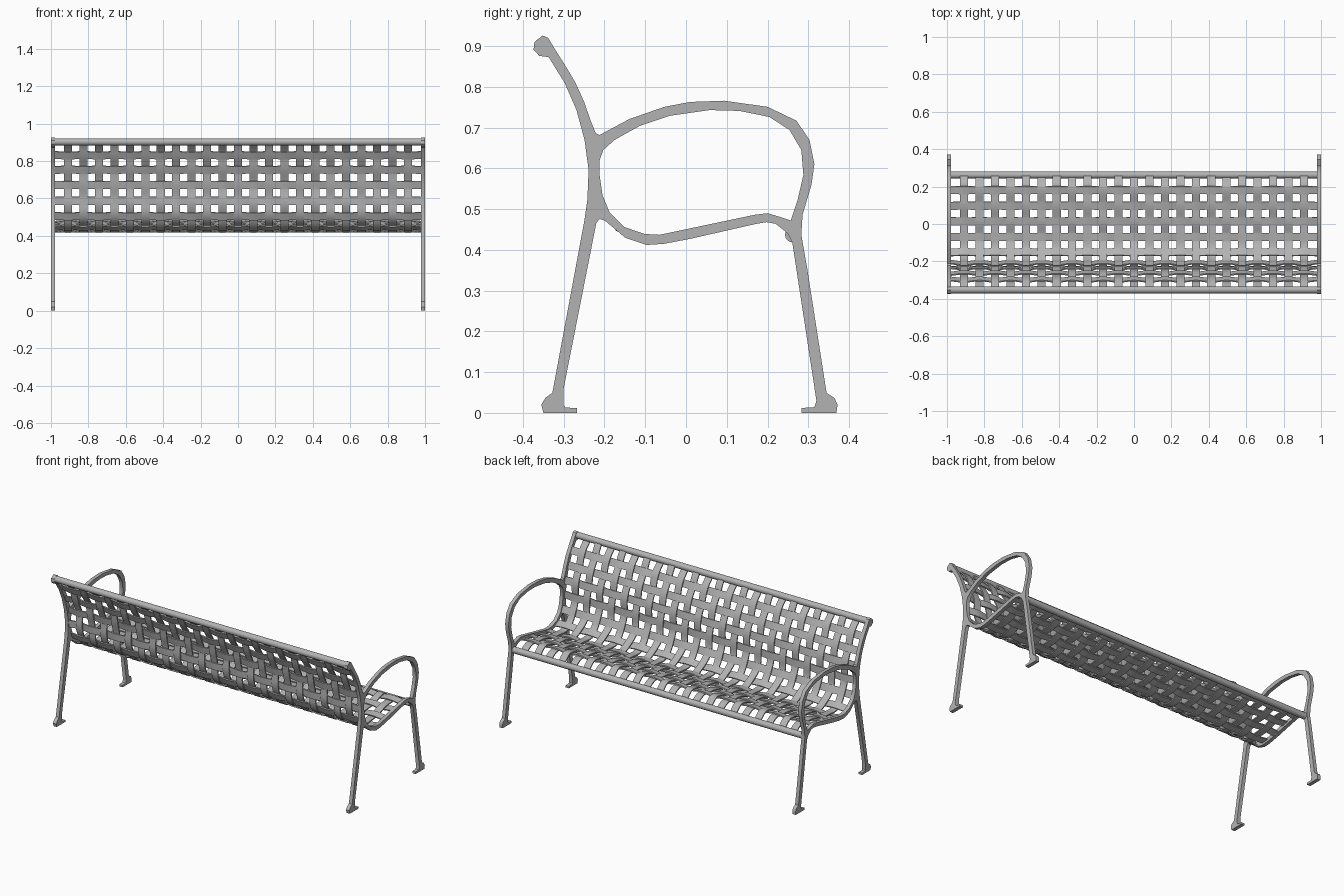
import bpy, bmesh, math
from mathutils import Vector
from mathutils.geometry import tessellate_polygon

cube = bpy.data.objects.get("Cube")
if cube:
    bpy.data.objects.remove(cube, do_unlink=True)

metal = bpy.data.materials.new("grey metal")
metal.use_nodes = True
GREY = (0.45, 0.45, 0.45, 1)
metal.diffuse_color = GREY
metal.node_tree.nodes["Principled BSDF"].inputs["Base Color"].default_value = GREY


def finish(name, bm, angle=35):
    """Turn a bmesh into a named, shaded object."""
    bmesh.ops.recalc_face_normals(bm, faces=bm.faces)
    mesh = bpy.data.meshes.new(name)
    bm.to_mesh(mesh)
    bm.free()
    mesh.materials.append(metal)
    obj = bpy.data.objects.new(name, mesh)
    bpy.context.collection.objects.link(obj)
    bpy.ops.object.select_all(action="DESELECT")
    obj.select_set(True)
    bpy.context.view_layer.objects.active = obj
    bpy.ops.object.shade_smooth_by_angle(angle=math.radians(angle))
    return obj


def smooth_path(points, steps=12):
    """Catmull-Rom curve through the points."""
    p = [Vector(q) for q in points]
    p = [2 * p[0] - p[1]] + p + [2 * p[-1] - p[-2]]
    out = []
    for a, b, c, d in zip(p, p[1:], p[2:], p[3:]):
        for i in range(steps):
            t = i / steps
            out.append(0.5 * (2 * b + (c - a) * t + (2 * a - 5 * b + 4 * c - d) * t * t
                              + (3 * b - a - 3 * c + d) * t ** 3))
    return out + [p[-2]]


def sweep(bm, sections):
    """Skin a list of four-cornered sections into a closed bar."""
    rings = [[bm.verts.new(co) for co in s] for s in sections]
    for a, b in zip(rings, rings[1:]):
        for i in range(4):
            j = (i + 1) % 4
            bm.faces.new((a[i], a[j], b[j], b[i]))
    bm.faces.new(rings[0])
    bm.faces.new(rings[-1])


# End frames: a flat silhouette (y, z) with an opening under the armrest
back_and_arm = [
    (-.352, .926), (-.338, .92), (-.32, .89), (-.296, .852), (-.271, .81), (-.249, .761),
    (-.234, .717), (-.222, .687), (-.212, .682), (-.139, .721), (-.053, .751), (.01, .763),
    (.094, .766), (.2, .751), (.271, .717), (.303, .67), (.315, .61), (.308, .56), (.286, .486)]
front_leg = [
    (.283, .437), (.298, .351), (.345, .049), (.364, .037), (.372, .02), (.369, 0), (.284, 0),
    (.284, .012), (.315, .014), (.32, .03), (.261, .417), (.25, .44)]
seat_underside = [
    (.22, .464), (.198, .468), (.173, .464), (.01, .427), (-.053, .415), (-.097, .412),
    (-.148, .429), (-.198, .471), (-.212, .476), (-.22, .466)]
rear_leg_and_back = [
    (-.301, .056), (-.301, .02), (-.296, .013), (-.268, .012), (-.268, 0), (-.35, 0),
    (-.355, .02), (-.345, .037), (-.328, .049), (-.249, .474), (-.242, .523), (-.239, .596),
    (-.249, .67), (-.269, .744), (-.298, .81), (-.337, .873), (-.36, .876), (-.374, .891),
    (-.372, .91)]
opening = [
    (-.203, .645), (-.175, .67), (-.114, .704), (-.04, .729), (.058, .743), (.131, .741),
    (.205, .726), (.254, .694), (.283, .645), (.288, .584), (.274, .523), (.257, .472),
    (.23, .481), (.2, .49), (.168, .486), (-.065, .437), (-.102, .439), (-.151, .456),
    (-.188, .493), (-.205, .535), (-.212, .584), (-.212, .62)]
outline = back_and_arm + front_leg + seat_underside + rear_leg_and_back
FRAME_W = 0.022

for name, inner_x, sign in (("left_frame", 1 - FRAME_W, 1), ("right_frame", -1, -1)):
    loops = [[Vector((inner_x, y, z)) for y, z in loop] for loop in (outline, opening)]
    bm = bmesh.new()
    verts = [bm.verts.new(co) for loop in loops for co in loop]
    for tri in tessellate_polygon(loops):
        bm.faces.new([verts[i] for i in tri])
    bmesh.ops.recalc_face_normals(bm, faces=bm.faces)
    grown = bmesh.ops.extrude_face_region(bm, geom=bm.faces[:], use_keep_orig=True)
    moved = [v for v in grown["geom"] if isinstance(v, bmesh.types.BMVert)]
    bmesh.ops.translate(bm, verts=moved, vec=(FRAME_W, 0, 0))
    finish(name, bm)

# Round rails along the top of the back and the front of the seat
for name, y, z in (("top_rail", -.352, .902), ("front_rail", .262, .437)):
    bm = bmesh.new()
    bmesh.ops.create_cone(bm, cap_ends=True, segments=16, radius1=.019, radius2=.019, depth=1.97)
    for v in bm.verts:
        v.co = (v.co.z, y + v.co.x, z + v.co.y)
    finish(name, bm)

# Side curve followed by the woven seat and back
path = smooth_path([
    (-.345, .9), (-.309, .852), (-.276, .785), (-.25, .72), (-.232, .645), (-.225, .56),
    (-.212, .515), (-.188, .474), (-.146, .442), (-.085, .425), (.01, .442), (.168, .474),
    (.205, .478), (.234, .463), (.262, .44)])
arc = [0]
for a, b in zip(path, path[1:]):
    arc.append(arc[-1] + (b - a).length)


def frame_at(s):
    """Point, tangent and normal of the side curve at arc length s."""
    i = max(k for k in range(len(arc) - 1) if arc[k] <= s or k == 0)
    tangent = (path[i + 1] - path[i]).normalized()
    return path[i] + tangent * (s - arc[i]), tangent, Vector((-tangent.y, tangent.x))


ROWS, COLUMNS, SPACING = 10, 23, 0.0826
STRAP_W, THICK, WAVE = 0.043, 0.007, 0.0042
first = next(s for s, p in zip(arc, path) if p.y < .835)
last = next(s for s, p in zip(arc, path) if p.x > .18)
pitch = (last - first) / (ROWS - 1)

# Long straps running from the top rail to the front rail
bm = bmesh.new()
samples = 84
for column in range(COLUMNS):
    x = (column - COLUMNS // 2) * SPACING
    sections = []
    for k in range(samples + 1):
        s = arc[-1] * k / samples
        p, t, n = frame_at(s)
        p = p + n * WAVE * math.cos(math.pi * ((s - first) / pitch + column))
        corners = ((-1, -1), (1, -1), (1, 1), (-1, 1))
        sections.append([(x + u * STRAP_W / 2, *(p + n * w * THICK / 2)) for u, w in corners])
    sweep(bm, sections)
finish("long_straps", bm)

# Cross slats woven through them from frame to frame
bm = bmesh.new()
half = 0.98
samples = 142
for row in range(ROWS):
    p, t, n = frame_at(first + row * pitch)
    sections = []
    for k in range(samples + 1):
        x = half * (2 * k / samples - 1)
        lift = -WAVE * math.cos(math.pi * (x / SPACING + COLUMNS // 2 + row))
        corners = ((-1, -1), (1, -1), (1, 1), (-1, 1))
        sections.append([(x, *(p + t * u * STRAP_W / 2 + n * (lift + w * THICK / 2)))
                         for u, w in corners])
    sweep(bm, sections)
finish("cross_slats", bm)
